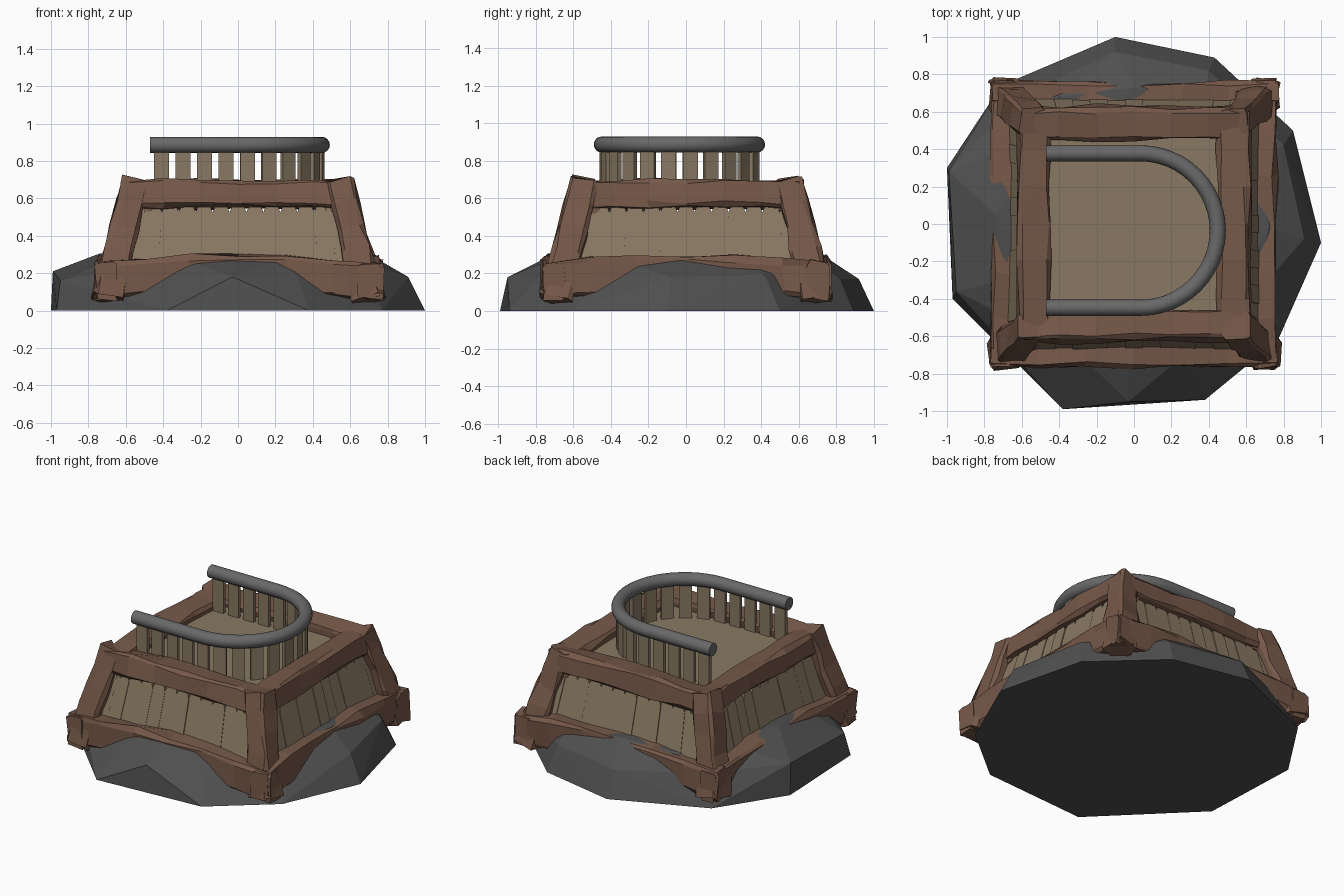
import bpy, bmesh, math, random
from mathutils import Vector

if "Cube" in bpy.data.objects:
    bpy.data.objects.remove(bpy.data.objects["Cube"])

random.seed(4)


def material(name, rgb):
    m = bpy.data.materials.new(name)
    m.diffuse_color = (*rgb, 1)
    m.use_nodes = True
    m.node_tree.nodes["Principled BSDF"].inputs["Base Color"].default_value = m.diffuse_color
    return m


TIMBER = material("timber", (0.18, 0.098, 0.066))
PLANK = material("plank_wood", (0.25, 0.19, 0.125))
STONE = material("stone", (0.08, 0.08, 0.08))
IRON = material("iron", (0.14, 0.14, 0.14))


def finish(name, bm, mat):
    bmesh.ops.recalc_face_normals(bm, faces=bm.faces)
    me = bpy.data.meshes.new(name)
    bm.to_mesh(me)
    bm.free()
    me.materials.append(mat)
    ob = bpy.data.objects.new(name, me)
    bpy.context.collection.objects.link(ob)
    return ob


def add_beam(bm, p0, p1, up, w, h, segs=5, jitter=0.01, arch=0.0, taper=1.0):
    """Rough hewn beam with chamfered section; w across, h along 'up'."""
    p0, p1 = Vector(p0), Vector(p1)
    d = (p1 - p0).normalized()
    side = d.cross(Vector(up)).normalized()
    top = side.cross(d)
    c = 0.78
    section = [(1, c), (c, 1), (-c, 1), (-1, c), (-1, -c), (-c, -1), (c, -1), (1, -c)]
    rings = []
    for i in range(segs + 1):
        t = i / segs
        s = 1 + (taper - 1) * t
        mid = p0.lerp(p1, t) + Vector((0, 0, arch * math.sin(math.pi * t)))
        if 0 < i < segs:
            s *= random.uniform(0.92, 1.06)
        ring = []
        for a, b in section:
            off = Vector([random.uniform(-jitter, jitter) for _ in range(3)])
            ring.append(bm.verts.new(mid + side * a * w / 2 * s + top * b * h / 2 * s + off))
        rings.append(ring)
    for r, q in zip(rings, rings[1:]):
        for k in range(8):
            bm.faces.new((r[k], r[(k + 1) % 8], q[(k + 1) % 8], q[k]))
    bm.faces.new(rings[0])
    bm.faces.new(rings[-1])


def add_plank(bm, base, top, along, width, thick):
    """Thin board from base to top with clipped upper corners."""
    base, top, along = Vector(base), Vector(top), Vector(along).normalized()
    rise = top - base
    n = along.cross(rise).normalized() * thick / 2
    h = width / 2
    outline = [(-h, 0), (h, 0), (h, 0.9), (h * 0.7, 1), (-h * 0.7, 1), (-h, 0.9)]
    a = [bm.verts.new(base + along * u + rise * v + n) for u, v in outline]
    b = [bm.verts.new(base + along * u + rise * v - n) for u, v in outline]
    bm.faces.new(a)
    bm.faces.new(b[::-1])
    for k in range(6):
        bm.faces.new((a[k], b[k], b[(k + 1) % 6], a[(k + 1) % 6]))


# Rock: convex hull of ground outline, shoulder and crown points
ground = [(-0.1, 1), (0.43, 0.89), (0.85, 0.5), (1, -0.1), (0.77, -0.62), (0.38, -0.94),
          (-0.38, -0.99), (-0.97, -0.4), (-1, 0.3), (-0.71, 0.74)]
shoulder = [(-0.03, -0.95, 0.18), (-0.99, 0.28, 0.21), (-0.95, -0.36, 0.16), (0.91, -0.08, 0.18),
            (0.8, 0.42, 0.19), (-0.1, 0.92, 0.17), (0.4, 0.82, 0.17), (-0.62, 0.68, 0.19)]
crown = [(-0.03, -0.73, 0.29), (-0.3, -0.69, 0.28), (0.28, -0.69, 0.285), (0.72, -0.02, 0.29),
         (0.67, 0.36, 0.27), (0.67, -0.35, 0.27), (-0.74, 0.05, 0.305), (-0.68, -0.3, 0.28),
         (-0.68, 0.4, 0.28), (0, 0.73, 0.295), (-0.4, 0.68, 0.28), (0.38, 0.68, 0.28)]
bm = bmesh.new()
for p in [(x, y, 0) for x, y in ground] + shoulder + crown:
    bm.verts.new(p)
bmesh.ops.convex_hull(bm, input=bm.verts)
finish("rock_base", bm, STONE)

# Leaning corner posts
bm = bmesh.new()
for sx in (-1, 1):
    for sy in (-1, 1):
        add_beam(bm, (sx * 0.695, sy * 0.695, 0.06), (sx * 0.545, sy * 0.545, 0.69),
                 (0, 1, 0), 0.17, 0.17, segs=5, jitter=0.012, taper=0.82)
finish("corner_posts", bm, TIMBER)

# Four sides: outward normal and along direction
sides = [((0, -1, 0), (1, 0, 0)), ((1, 0, 0), (0, 1, 0)),
         ((0, 1, 0), (-1, 0, 0)), ((-1, 0, 0), (0, -1, 0))]
names = ["front", "right", "back", "left"]
Z = Vector((0, 0, 1))
for name, (n, u) in zip(names, sides):
    n, u = Vector(n), Vector(u)
    # Lower beam, arched over the rock
    bm = bmesh.new()
    add_beam(bm, n * 0.7 - u * 0.77 + Z * 0.16, n * 0.7 + u * 0.77 + Z * 0.16, Z,
             0.12, 0.2, segs=6, jitter=0.014, arch=0.035)
    finish(name + "_lower_beam", bm, TIMBER)
    # Upper beam, outer face leaning with the wall
    bm = bmesh.new()
    add_beam(bm, n * 0.54 - u * 0.6 + Z * 0.61, n * 0.54 + u * 0.6 + Z * 0.61,
             Z - n * 0.15, 0.17, 0.145, segs=6, jitter=0.012, arch=0.012)
    finish(name + "_upper_beam", bm, TIMBER)
    # Plank wall
    bm = bmesh.new()
    for i in range(13):
        k = (i - 6) * 0.096
        o = random.uniform(-0.004, 0.004)
        add_plank(bm, n * (0.675 + o) + u * k + Z * 0.2, n * (0.58 + o) + u * k * 0.94 + Z * 0.55,
                  u, 0.097, 0.025)
    finish(name + "_plank_wall", bm, PLANK)

# Deck
bm = bmesh.new()
bmesh.ops.create_cube(bm, size=1)
for v in bm.verts:
    v.co = Vector((v.co.x * 1.0, v.co.y * 1.0, 0.605 + v.co.z * 0.04))
finish("deck", bm, PLANK)

# U-shaped handrail path
CX, CY, R, X0 = 0.035, -0.035, 0.413, -0.47
STRAIGHT = CX - X0
TOTAL = 2 * STRAIGHT + math.pi * R


def rail_point(s):
    if s < STRAIGHT:
        return Vector((X0 + s, CY - R, 0)), Vector((1, 0, 0))
    if s > TOTAL - STRAIGHT:
        return Vector((X0 + TOTAL - s, CY + R, 0)), Vector((-1, 0, 0))
    a = (s - STRAIGHT) / R - math.pi / 2
    return (Vector((CX + R * math.cos(a), CY + R * math.sin(a), 0)),
            Vector((-math.sin(a), math.cos(a), 0)))


bm = bmesh.new()
stops = [0] + [STRAIGHT + math.pi * R * i / 24 for i in range(25)] + [TOTAL]
rings = []
for s in stops:
    p, t = rail_point(s)
    out = t.cross(Z)
    rings.append([bm.verts.new(p + Z * 0.886 + (out * math.cos(a) + Z * math.sin(a)) * 0.043)
                  for a in [2 * math.pi * k / 16 for k in range(16)]])
for r, q in zip(rings, rings[1:]):
    for k in range(16):
        bm.faces.new((r[k], r[(k + 1) % 16], q[(k + 1) % 16], q[k]))
bm.faces.new(rings[0])
bm.faces.new(rings[-1])
rail = finish("handrail", bm, IRON)
bpy.context.view_layer.objects.active = rail
rail.select_set(True)
bpy.ops.object.shade_smooth_by_angle(angle=math.radians(35))

# Railing slats under the handrail
bm = bmesh.new()
for i in range(20):
    p, t = rail_point(0.062 + (TOTAL - 0.124) * i / 19)
    add_plank(bm, p + Z * 0.61, p + Z * 0.875, t, 0.08, 0.024)
finish("railing_slats", bm, PLANK)
